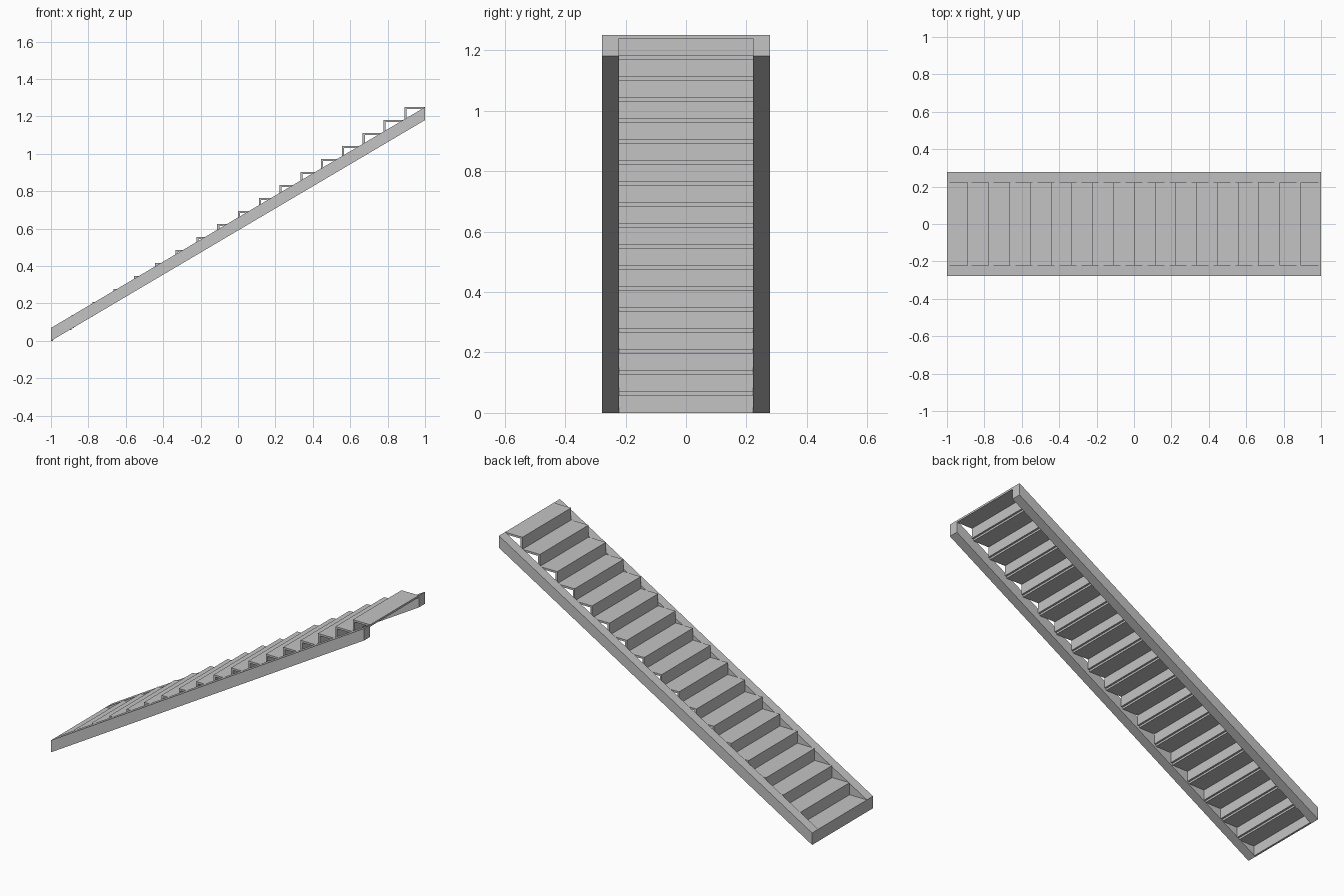
import bpy

if "Cube" in bpy.data.objects:
    bpy.data.objects.remove(bpy.data.objects["Cube"])

STEPS = 18
RUN = 2.0 / STEPS
RISE = 1.25 / STEPS
THICK = 0.0111          # tread and riser board thickness
INNER, OUTER = 0.2222, 0.2778   # inner and outer stringer faces

grey = bpy.data.materials.new("light grey")
grey.diffuse_color = (0.55, 0.55, 0.55, 1)
grey.use_nodes = True
grey.node_tree.nodes["Principled BSDF"].inputs["Base Color"].default_value = grey.diffuse_color


def prism(name, profile, y0, y1):
    """Extrude a counter-clockwise x-z profile from y0 to y1."""
    n = len(profile)
    verts = [(x, y, z) for y in (y0, y1) for x, z in profile]
    faces = [tuple(range(n)), tuple(reversed(range(n, 2 * n)))]
    faces += [(i, i + n, (i + 1) % n + n, (i + 1) % n) for i in range(n)]
    mesh = bpy.data.meshes.new(name)
    mesh.from_pydata(verts, [], faces)
    mesh.materials.append(grey)
    obj = bpy.data.objects.new(name, mesh)
    bpy.context.collection.objects.link(obj)
    return obj


def board(name, x0, x1, z0, z1):
    return prism(name, [(x0, z0), (x1, z0), (x1, z1), (x0, z1)], -INNER, INNER)


# Sloped side stringers with vertical ends
slope = [(-1, 0), (1, 1.25 - RISE), (1, 1.25), (-1, RISE)]
prism("front_stringer", slope, -OUTER, -INNER)
prism("back_stringer", slope, INNER, OUTER)

# Each step: a riser board standing under the front of a tread board
for i in range(STEPS):
    x, top = -1 + i * RUN, (i + 1) * RISE
    board(f"riser_{i + 1}", x, x + THICK, top - RISE, top - THICK)
    board(f"tread_{i + 1}", x, x + RUN, top - THICK, top)
